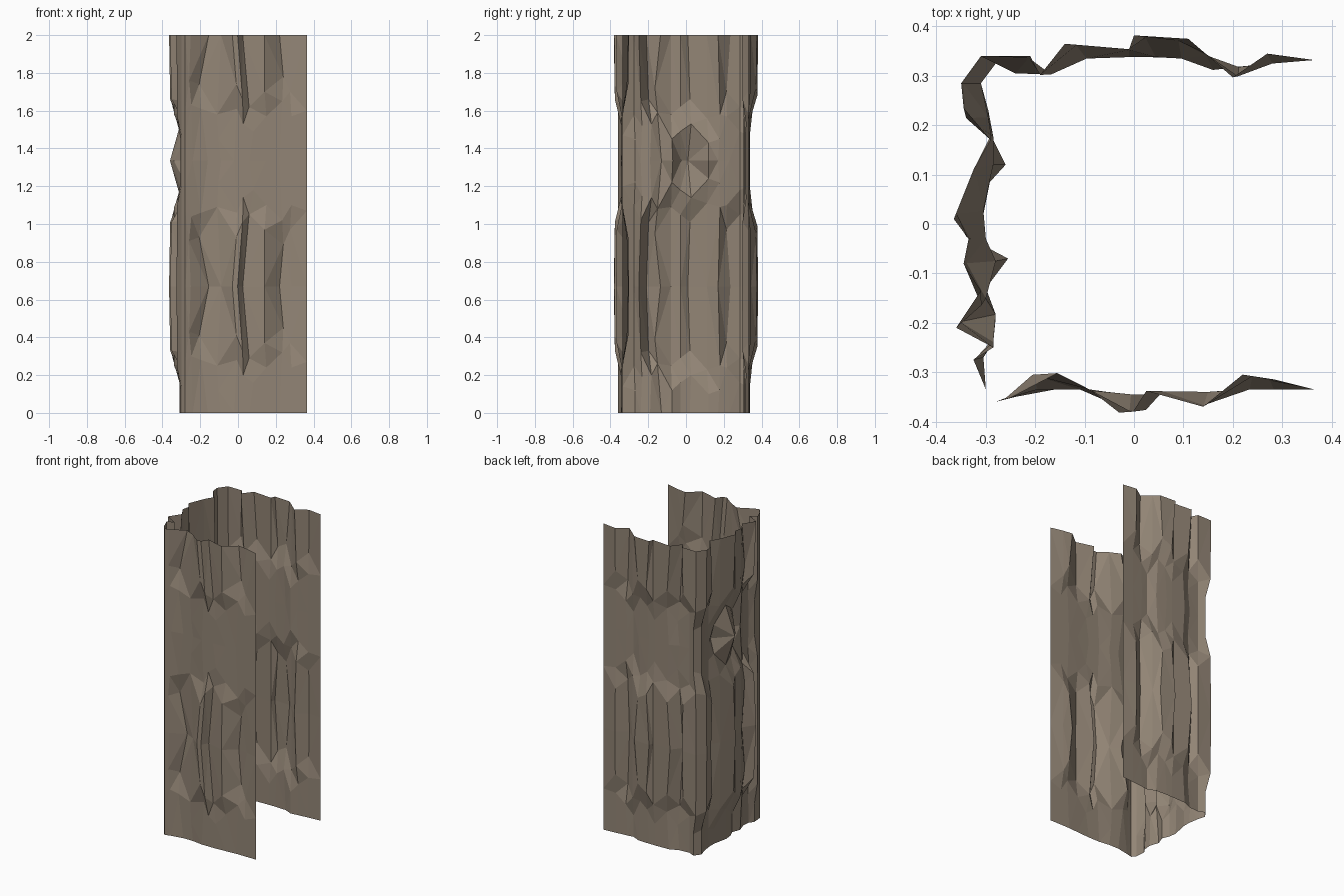
import bpy
import bmesh

stone = bpy.data.materials.new("weathered_brown")
stone.diffuse_color = (0.29, 0.235, 0.18, 1)

MID, TOP = 0.67, 2.0


def lerp(a, b, t):
    return tuple(p + (q - p) * t for p, q in zip(a, b))


def make_wall(name, columns, axis):
    """Column: calm point, rugged point, half height of the rugged stretch,
    sideways drift of the groove ends, optional point for the band at two thirds height."""
    bm = bmesh.new()
    grid = []
    for calm, rugged, reach, drift, *extra in columns:
        waist = extra[0] if extra else calm
        near = list(lerp(calm, rugged, 0.9))
        near[axis] += drift
        end = list(calm)
        end[axis] += drift * 0.7
        far = reach + 0.13
        rows = [(0, calm), (MID - far, end), (MID - reach, near), (MID, rugged),
                (MID + reach, near), (MID + far, end), (1.335, waist),
                (TOP - far, end), (TOP - reach, near), (TOP, rugged)]
        grid.append([bm.verts.new((p[0], p[1], z)) for z, p in rows])
    for a, b in zip(grid, grid[1:]):
        for i in range(len(a) - 1):
            bm.faces.new((a[i], b[i], b[i + 1], a[i + 1]))
    bmesh.ops.triangulate(bm, faces=bm.faces[:])
    mesh = bpy.data.meshes.new(name)
    bm.to_mesh(mesh)
    bm.free()
    mesh.materials.append(stone)
    bpy.context.collection.objects.link(bpy.data.objects.new(name, mesh))


# corners shared by neighbouring walls
front_corner = ((-0.30, -0.335), (-0.30, -0.335), 0.40, 0)
back_corner = ((-0.28, 0.325), (-0.31, 0.34), 0.40, 0)

# front wall, left to right
make_wall("front_wall", [
    front_corner,
    ((-0.28, -0.36), (-0.28, -0.36), 0.40, 0),
    ((-0.24, -0.35), (-0.25, -0.352), 0.24, -0.01),
    ((-0.16, -0.335), (-0.155, -0.302), 0.26, -0.05),
    ((-0.09, -0.335), (-0.09, -0.335), 0.42, -0.02),
    ((-0.02, -0.345), (-0.03, -0.382), 0.26, 0.02),
    ((0.01, -0.345), (-0.002, -0.38), 0.34, 0.025),
    ((0.06, -0.345), (0.025, -0.338), 0.38, 0.03),
    ((0.15, -0.34), (0.14, -0.37), 0.30, 0),
    ((0.22, -0.335), (0.22, -0.305), 0.22, 0.02),
    ((0.29, -0.335), (0.285, -0.315), 0.30, -0.01),
    ((0.365, -0.335), (0.365, -0.335), 0.40, 0),
], 0)

# left wall, front to back
make_wall("left_wall", [
    front_corner,
    ((-0.305, -0.27), (-0.325, -0.275), 0.42, 0),
    ((-0.285, -0.24), (-0.285, -0.25), 0.35, 0.01),
    ((-0.28, -0.19), (-0.36, -0.21), 0.34, 0.01),
    ((-0.30, -0.13), (-0.31, -0.135), 0.28, -0.03),
    ((-0.28, -0.075), (-0.345, -0.08), 0.42, 0, (-0.255, -0.07)),
    ((-0.30, -0.03), (-0.335, -0.03), 0.38, 0, (-0.34, -0.025)),
    ((-0.305, 0.02), (-0.365, 0.01), 0.34, 0.01, (-0.36, 0.01)),
    ((-0.285, 0.12), (-0.325, 0.11), 0.44, 0, (-0.26, 0.12)),
    ((-0.285, 0.17), (-0.29, 0.17), 0.42, 0.01),
    ((-0.295, 0.23), (-0.345, 0.235), 0.30, -0.02),
    ((-0.31, 0.285), (-0.35, 0.285), 0.38, 0),
    back_corner,
], 1)

# back wall, left to right
make_wall("back_wall", [
    back_corner,
    ((-0.24, 0.305), (-0.21, 0.34), 0.30, 0),
    ((-0.17, 0.31), (-0.19, 0.302), 0.38, 0.02),
    ((-0.11, 0.335), (-0.14, 0.365), 0.30, 0.02),
    ((-0.01, 0.338), (-0.01, 0.354), 0.40, 0),
    ((0.03, 0.338), (0.0, 0.382), 0.32, 0.02),
    ((0.11, 0.335), (0.11, 0.375), 0.28, -0.02),
    ((0.16, 0.312), (0.145, 0.345), 0.40, 0),
    ((0.205, 0.318), (0.20, 0.297), 0.34, 0.01),
    ((0.28, 0.325), (0.27, 0.345), 0.28, 0),
    ((0.365, 0.332), (0.365, 0.332), 0.40, 0),
][::-1], 0)
